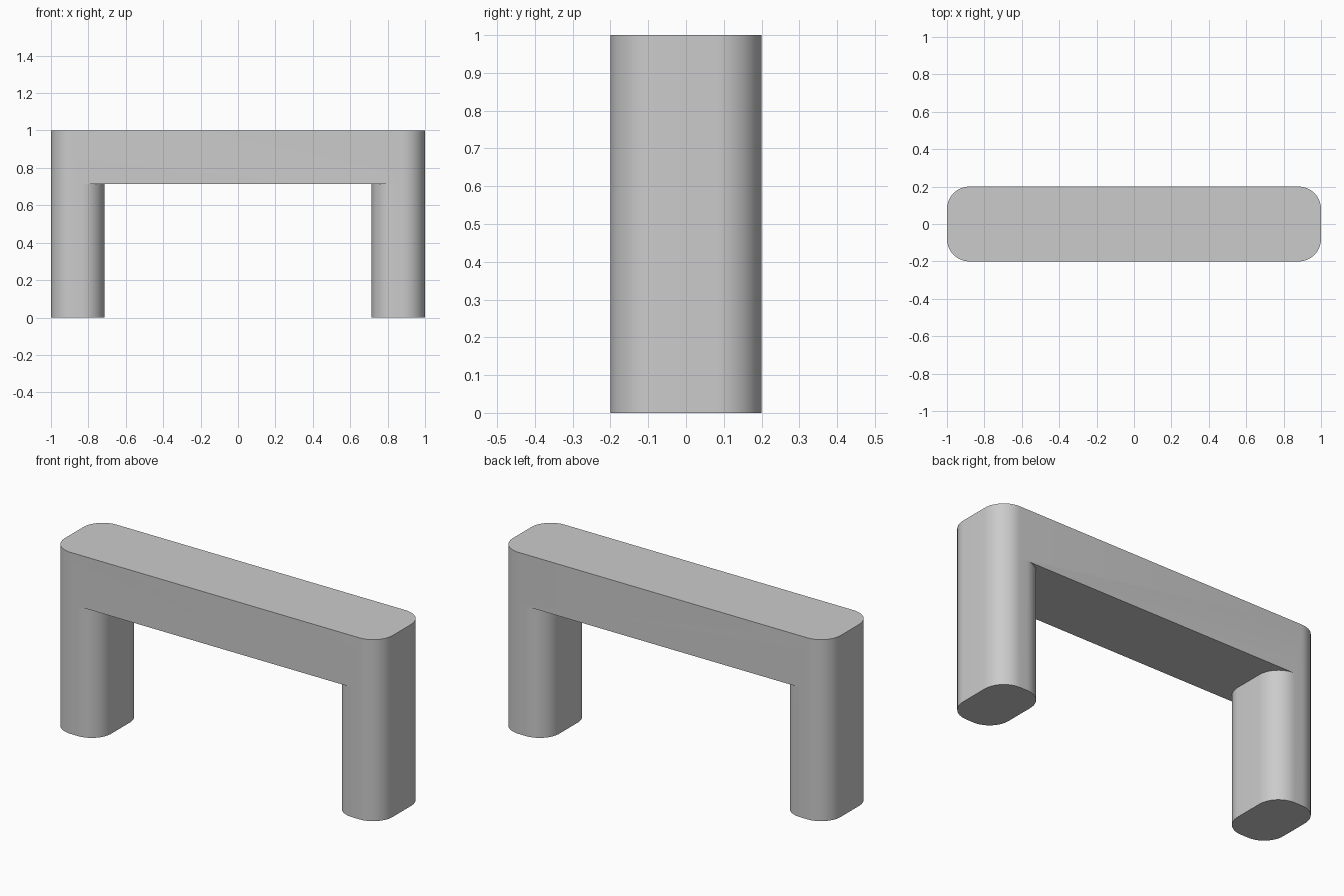
import bpy, bmesh, math

cube = bpy.data.objects.get("Cube")
if cube:
    bpy.data.objects.remove(cube, do_unlink=True)

HALF_LEN, HALF_DEPTH = 1.0, 0.2
HEIGHT, THICK, RADIUS = 1.0, 0.285, 0.12
UNDERSIDE = HEIGHT - THICK
SEGMENTS = 14

grey = bpy.data.materials.new("plain grey")
grey.use_nodes = True
colour = (0.6, 0.6, 0.6, 1)
grey.diffuse_color = colour
grey.node_tree.nodes["Principled BSDF"].inputs["Base Color"].default_value = colour


def rounded_side(edge_x, direction):
    """Front-to-back outline of one rounded side, bulging towards direction."""
    points = []
    for sign in (-1, 1):
        for i in range(SEGMENTS + 1):
            t = i / SEGMENTS if sign < 0 else 1 - i / SEGMENTS
            a = t * math.pi / 2
            x = edge_x - direction * RADIUS * (1 - math.sin(a))
            y = sign * (HALF_DEPTH - RADIUS + RADIUS * math.cos(a))
            points.append((x, y))
    return points


bm = bmesh.new()


def ring(points, z):
    return [bm.verts.new((x, y, z)) for x, y in points]


def walls(low, high):
    for i in range(len(low) - 1):
        bm.faces.new((low[i], low[i + 1], high[i + 1], high[i]))


# Legs, each carrying its outer side up to the top of the beam
outer_low, inner_low, outer_top = {}, {}, {}
for side in (-1, 1):
    outer = rounded_side(side * HALF_LEN, side)
    inner = rounded_side(side * (HALF_LEN - THICK), -side)
    foot = ring(outer, 0) + ring(inner[::-1], 0)
    o, n = ring(outer, UNDERSIDE), ring(inner, UNDERSIDE)
    upper = o + n[::-1]
    walls(foot + foot[:1], upper + upper[:1])
    bm.faces.new(foot)
    top = ring(outer, HEIGHT)
    walls(o, top)
    outer_low[side], inner_low[side], outer_top[side] = o, n, top

# Beam top, underside, front and back
bm.faces.new(outer_top[-1] + outer_top[1][::-1])
bm.faces.new(inner_low[-1] + inner_low[1][::-1])
for end in (0, -1):
    bm.faces.new((outer_low[-1][end], inner_low[-1][end], inner_low[1][end],
                  outer_low[1][end], outer_top[1][end], outer_top[-1][end]))

bmesh.ops.recalc_face_normals(bm, faces=bm.faces)
mesh = bpy.data.meshes.new("bridge_frame")
bm.to_mesh(mesh)
bm.free()
mesh.materials.append(grey)

frame = bpy.data.objects.new("bridge_frame", mesh)
bpy.context.collection.objects.link(frame)
bpy.ops.object.select_all(action="DESELECT")
frame.select_set(True)
bpy.context.view_layer.objects.active = frame
bpy.ops.object.shade_smooth_by_angle(angle=math.radians(30))
